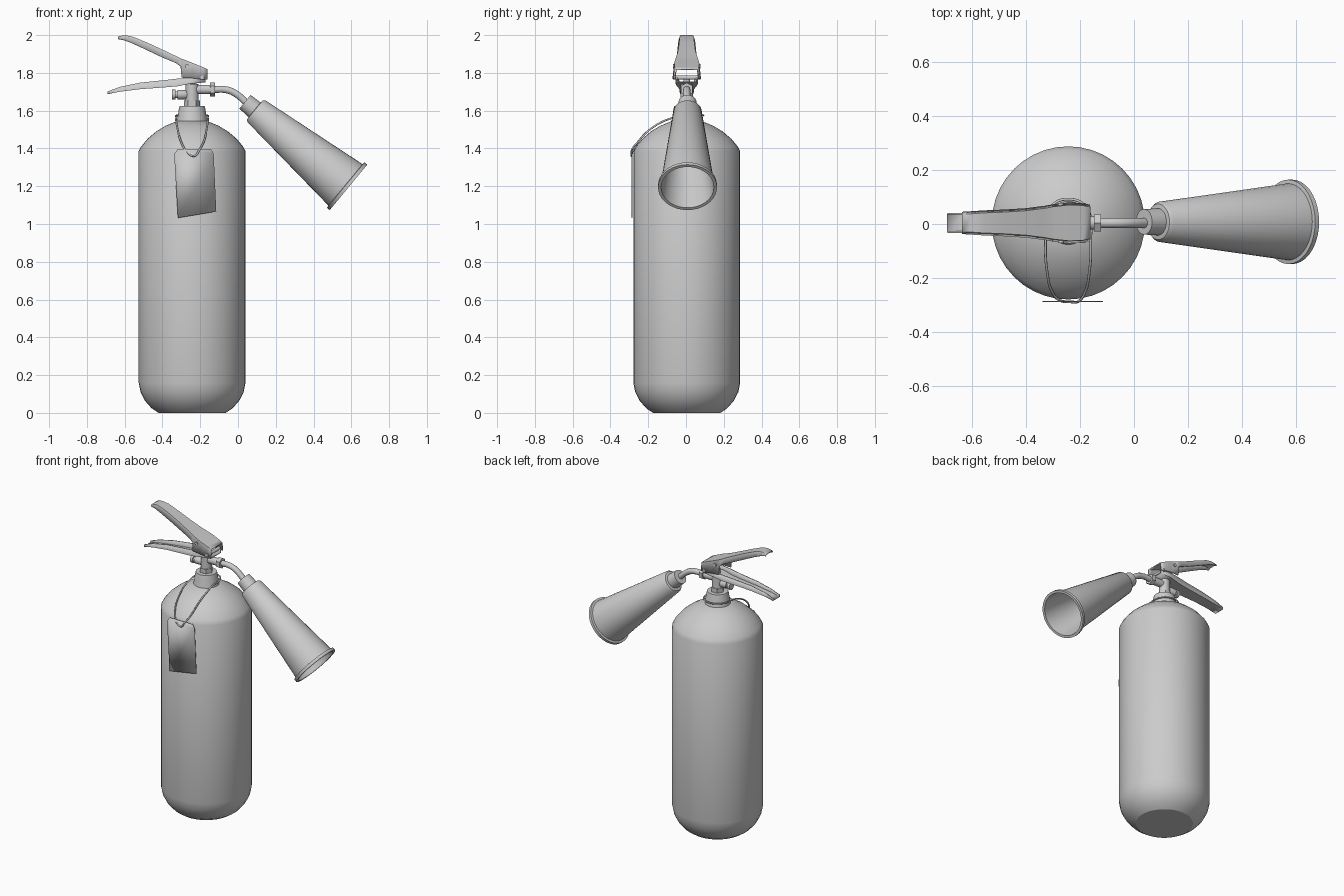
import bpy, bmesh, math
from mathutils import Vector

if "Cube" in bpy.data.objects:
    bpy.data.objects.remove(bpy.data.objects["Cube"])

CX, CY = -0.243, 0.004   # axis of the bottle


def finish(name, bm, angle=35, solid=0.0):
    bmesh.ops.remove_doubles(bm, verts=bm.verts, dist=1e-5)
    bmesh.ops.recalc_face_normals(bm, faces=bm.faces)
    me = bpy.data.meshes.new(name)
    bm.to_mesh(me)
    bm.free()
    ob = bpy.data.objects.new(name, me)
    bpy.context.collection.objects.link(ob)
    if solid:
        mod = ob.modifiers.new("thickness", 'SOLIDIFY')
        mod.thickness, mod.offset = solid, 0
    bpy.ops.object.select_all(action='DESELECT')
    ob.select_set(True)
    bpy.context.view_layer.objects.active = ob
    bpy.ops.object.shade_smooth_by_angle(angle=math.radians(angle))
    return ob


def lathe(name, profile, origin, axis=(0, 0, 1), segs=24, angle=35):
    """Revolve (radius, distance) points around an axis."""
    rot = Vector((0, 0, 1)).rotation_difference(Vector(axis).normalized())
    bm = bmesh.new()
    rings = []
    for r, t in profile:
        rings.append([bm.verts.new(Vector(origin) + rot @ Vector(
            (r * math.cos(2 * math.pi * i / segs), r * math.sin(2 * math.pi * i / segs), t)))
            for i in range(segs)] if r > 0 else [bm.verts.new(Vector(origin) + rot @ Vector((0, 0, t)))])
    for a, b in zip(rings, rings[1:]):
        for i in range(segs):
            j = (i + 1) % segs
            if len(a) == 1:
                bm.faces.new((a[0], b[i], b[j]))
            elif len(b) == 1:
                bm.faces.new((a[i], b[0], a[j]))
            else:
                bm.faces.new((a[i], b[i], b[j], a[j]))
    return finish(name, bm, angle)


def rod(name, r, start, end, segs=16):
    d = Vector(end) - Vector(start)
    return lathe(name, [(0, 0), (r, 0), (r, d.length), (0, d.length)], start, d, segs)


def channel(name, stations, flare=0.0):
    """Folded sheet lever: (x, web z, edge z, half width) per station."""
    bm = bmesh.new()
    rows = [[bm.verts.new((x, CY + y, z)) for y, z in
             ((-w - flare, ze), (-w, zw), (w, zw), (w + flare, ze))]
            for x, zw, ze, w in stations]
    for a, b in zip(rows, rows[1:]):
        for k in range(3):
            bm.faces.new((a[k], a[k + 1], b[k + 1], b[k]))
    return finish(name, bm, 35, 0.007)


def tube(name, pts, r, closed=False):
    cu = bpy.data.curves.new(name, 'CURVE')
    cu.dimensions = '3D'
    cu.bevel_depth, cu.bevel_resolution = r, 3
    cu.use_fill_caps = True
    cu.resolution_u = 8
    sp = cu.splines.new('BEZIER')
    sp.bezier_points.add(len(pts) - 1)
    for p, co in zip(sp.bezier_points, pts):
        p.co = co
        p.handle_left_type = p.handle_right_type = 'AUTO'
    sp.use_cyclic_u = closed
    ob = bpy.data.objects.new(name, cu)
    bpy.context.collection.objects.link(ob)
    return ob


# Bottle with rounded base and domed shoulder
lathe("bottle", [(0, 0), (0.178, 0), (0.215, 0.025), (0.25, 0.065), (0.273, 0.11), (0.283, 0.16),
                 (0.283, 1.385), (0.27, 1.41), (0.235, 1.452), (0.19, 1.49), (0.14, 1.52),
                 (0.08, 1.545), (0, 1.55)], (CX, CY, 0), segs=40, angle=28)

# Neck collar and valve body
lathe("neck_collar", [(0.086, 1.52), (0.08, 1.545), (0.07, 1.61), (0.066, 1.626), (0, 1.626)], (CX, CY, 0), segs=32)
lathe("neck_nut", [(0.042, 1.62), (0.042, 1.655), (0, 1.655)], (CX, CY, 0), segs=6)
lathe("valve_body", [(0.034, 1.64), (0.034, 1.74), (0.018, 1.745), (0.018, 1.78), (0, 1.78)], (CX, CY, 0))

# Side fitting and outlet
lathe("safety_fitting", [(0, 0), (0.026, 0), (0.026, 0.018), (0.017, 0.018), (0.017, 0.03),
                         (0.025, 0.03), (0.025, 0.07), (0.02, 0.08), (0.02, 0.11)],
      (-0.35, CY, 1.685), (1, 0, 0), 16)
rod("outlet", 0.025, (-0.24, CY, 1.712), (-0.145, CY, 1.712))
rod("outlet_nut", 0.036, (-0.148, CY, 1.712), (-0.122, CY, 1.712), 6)
tube("bent_pipe", [(-0.13, CY, 1.712), (-0.065, CY, 1.711), (-0.02, CY, 1.695), (0.06, CY, 1.628)], 0.019)

# Discharge horn with open flanged mouth
lathe("horn", [(0, 0), (0.047, 0), (0.05, 0.066), (0.066, 0.068), (0.075, 0.08), (0.142, 0.69),
               (0.156, 0.692), (0.156, 0.711), (0.14, 0.711), (0.068, 0.09), (0, 0.09)],
      (0.037, 0.008, 1.647), (0.548, 0, -0.453), 36)

# Squeeze lever above, carrying handle below
channel("upper_lever", [(-0.635, 1.99, 1.98, 0.03), (-0.60, 1.997, 1.973, 0.032), (-0.555, 1.988, 1.955, 0.035),
                        (-0.48, 1.957, 1.92, 0.038), (-0.40, 1.92, 1.882, 0.043), (-0.33, 1.887, 1.853, 0.052),
                        (-0.303, 1.874, 1.835, 0.057), (-0.298, 1.872, 1.775, 0.058),
                        (-0.24, 1.85, 1.772, 0.064), (-0.19, 1.829, 1.765, 0.062), (-0.163, 1.818, 1.765, 0.056)],
        0.008)
channel("lower_handle", [(-0.69, 1.69, 1.702, 0.034), (-0.625, 1.703, 1.726, 0.034), (-0.52, 1.716, 1.748, 0.037),
                         (-0.386, 1.726, 1.762, 0.044), (-0.317, 1.732, 1.77, 0.05),
                         (-0.254, 1.745, 1.774, 0.056), (-0.172, 1.752, 1.775, 0.052)])

# Pivot pins
for name, x, z in (("lock_pin", -0.27, 1.835), ("pivot_pin", -0.19, 1.775)):
    rod(name, 0.011, (x, CY - 0.074, z), (x, CY + 0.074, z), 12)

# Tag string looped round the collar
tube("tag_string", [(-0.232, -0.288, 1.36), (-0.272, -0.283, 1.385), (-0.303, -0.25, 1.44), (-0.32, -0.185, 1.505),
                    (-0.327, -0.07, 1.562), (-0.31, 0.06, 1.575), (CX, 0.092, 1.575), (-0.176, 0.06, 1.575),
                    (-0.16, -0.07, 1.562), (-0.166, -0.185, 1.505), (-0.18, -0.25, 1.44),
                    (-0.205, -0.286, 1.392)], 0.005, True)

# Paper tag
bm = bmesh.new()
bm.faces.new([bm.verts.new((x, -0.286, z)) for x, z in
              ((-0.338, 1.37), (-0.319, 1.398), (-0.143, 1.398), (-0.129, 1.372), (-0.115, 1.066), (-0.318, 1.032))])
finish("tag", bm, 35, 0.003)
